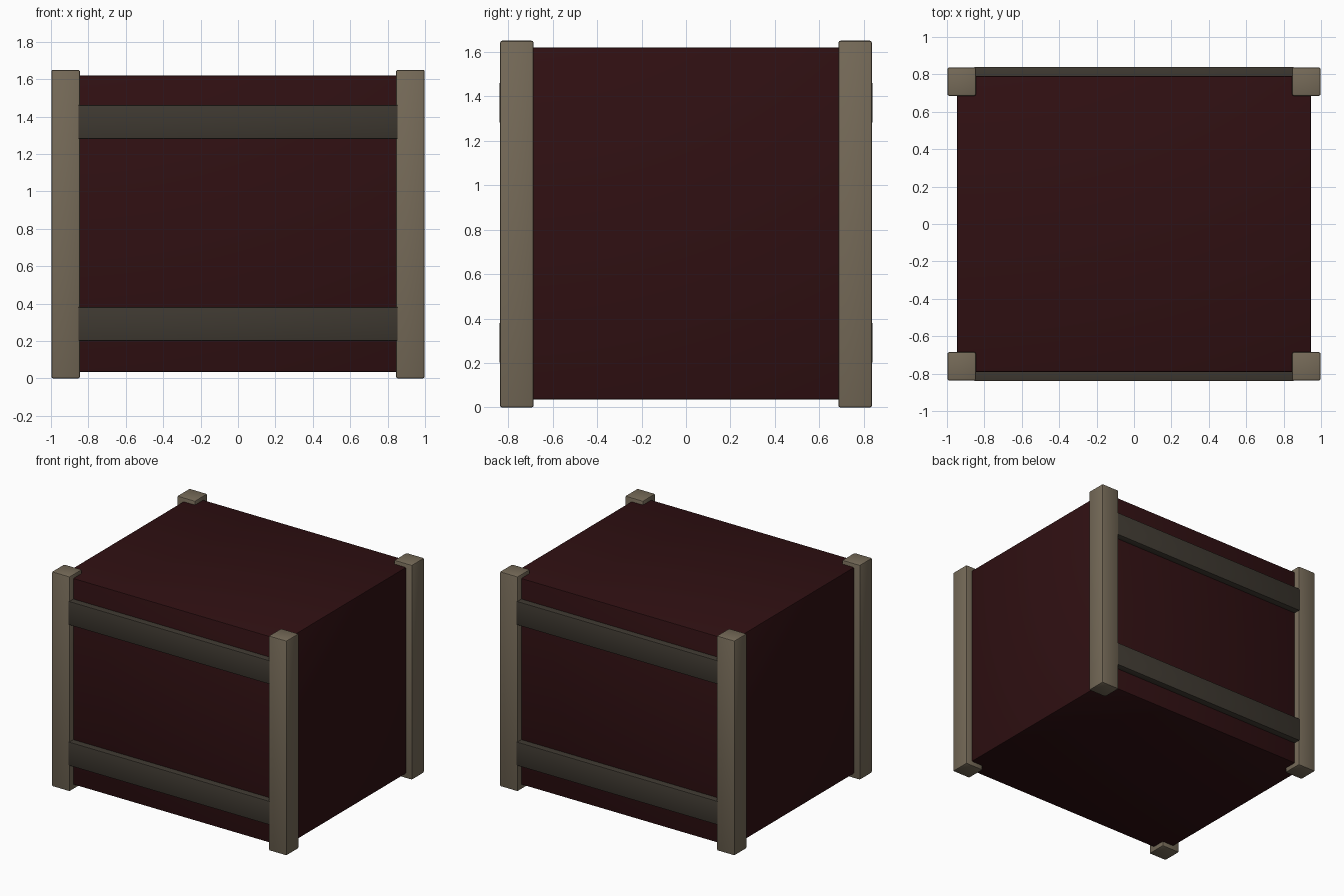
import bpy
import bmesh
import math
from mathutils import Vector

default = bpy.data.objects.get("Cube")
if default:
    bpy.data.objects.remove(default, do_unlink=True)


def material(name, rgb):
    mat = bpy.data.materials.new(name)
    mat.use_nodes = True
    colour = (*rgb, 1)
    mat.diffuse_color = colour
    mat.node_tree.nodes["Principled BSDF"].inputs["Base Color"].default_value = colour
    return mat


def block(name, low, high, mat, bevel):
    """Bevelled box between two opposite corners."""
    low, high = Vector(low), Vector(high)
    size, centre = high - low, (low + high) / 2
    bm = bmesh.new()
    bmesh.ops.create_cube(bm, size=1)
    for v in bm.verts:
        v.co = Vector(a * b for a, b in zip(v.co, size))
    bmesh.ops.bevel(bm, geom=bm.edges[:], offset=bevel, segments=2,
                    profile=0.5, affect='EDGES')
    mesh = bpy.data.meshes.new(name)
    bm.to_mesh(mesh)
    bm.free()
    mesh.materials.append(mat)
    obj = bpy.data.objects.new(name, mesh)
    obj.location = centre
    bpy.context.collection.objects.link(obj)
    bpy.ops.object.select_all(action='DESELECT')
    obj.select_set(True)
    bpy.context.view_layer.objects.active = obj
    bpy.ops.object.shade_smooth_by_angle(angle=math.radians(30))
    return obj


maroon = material("dark maroon", (0.029, 0.005, 0.006))
tan = material("weathered tan", (0.18, 0.145, 0.098))
brown = material("dark brown", (0.048, 0.040, 0.030))

# Crate body
block("crate_body", (-0.947, -0.79, 0.035), (0.947, 0.79, 1.62), maroon, 0.008)

# Corner posts
for sx, side in ((1, "left"), (-1, "right")):
    for sy, end in ((-1, "front"), (1, "back")):
        xs = sorted((sx * 0.845, sx * 0.998))
        ys = sorted((sy * 0.685, sy * 0.837))
        block(f"{end}_{side}_post", (xs[0], ys[0], 0), (xs[1], ys[1], 1.65), tan, 0.01)

# Horizontal slats, slightly proud of the posts
for sy, end in ((-1, "front"), (1, "back")):
    ys = sorted((sy * 0.75, sy * 0.84))
    for level, z in (("lower", 0.2), ("upper", 1.28)):
        block(f"{end}_{level}_slat", (-0.855, ys[0], z), (0.855, ys[1], z + 0.182),
              brown, 0.006)
